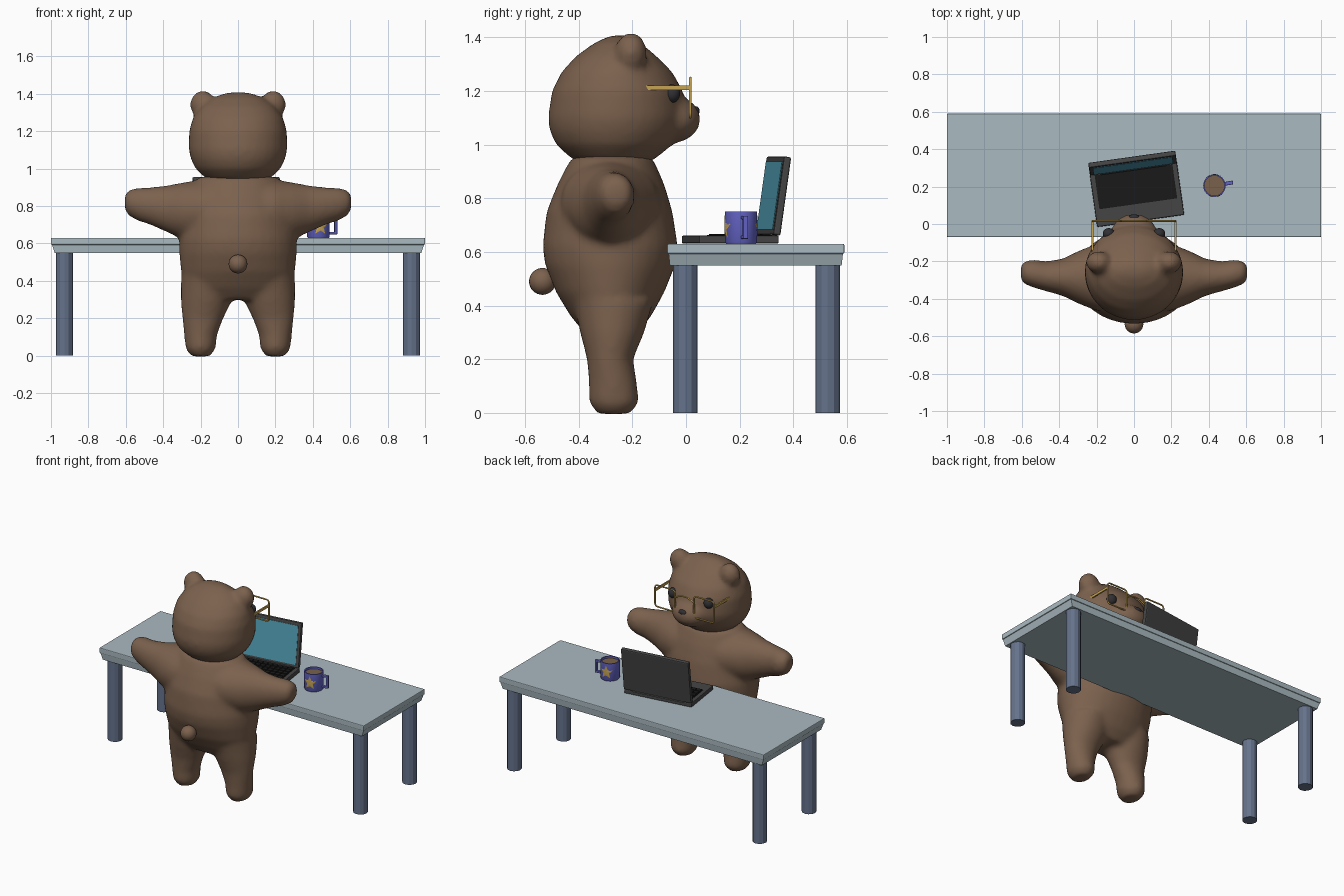
import bpy, bmesh, math
from mathutils import Matrix, Vector

if "Cube" in bpy.data.objects:
    bpy.data.objects.remove(bpy.data.objects["Cube"])


def material(name, *rgb):
    m = bpy.data.materials.new(name)
    m.use_nodes = True
    m.diffuse_color = (*rgb, 1)
    m.node_tree.nodes["Principled BSDF"].inputs["Base Color"].default_value = (*rgb, 1)
    return m


FUR = material("brown fur", 0.2, 0.12, 0.075)
TOP = material("pale grey tabletop", 0.4, 0.49, 0.53)
LEG = material("slate blue legs", 0.13, 0.17, 0.26)
GOLD = material("gold", 0.56, 0.37, 0.09)
MUG = material("violet blue", 0.13, 0.13, 0.58)
COFFEE = material("coffee", 0.19, 0.12, 0.07)
CASE = material("charcoal case", 0.06, 0.06, 0.06)
KEYS = material("black keys", 0.01, 0.01, 0.01)
SCREEN = material("teal screen", 0.08, 0.33, 0.44)
DARK = material("dark eyes", 0.03, 0.03, 0.035)


def finish(bm, name, mat, matrix=None, smooth=True):
    """Turn a bmesh into a named, coloured object."""
    bmesh.ops.recalc_face_normals(bm, faces=bm.faces)
    me = bpy.data.meshes.new(name)
    bm.to_mesh(me)
    bm.free()
    ob = bpy.data.objects.new(name, me)
    bpy.context.collection.objects.link(ob)
    me.materials.append(mat)
    if matrix:
        ob.matrix_world = matrix
    if smooth:
        select(ob)
        bpy.ops.object.shade_smooth_by_angle(angle=math.radians(35))
    return ob


def select(ob):
    bpy.ops.object.select_all(action="DESELECT")
    ob.select_set(True)
    bpy.context.view_layer.objects.active = ob


def loft(bm, rings, along="z", sides=32):
    """Skin elliptical rings (centre x, y, z, two radii) and cap both ends."""
    loops = []
    for x, y, z, a, b in rings:
        loop = []
        for i in range(sides):
            t = math.tau * i / sides
            c, s = a * math.cos(t), b * math.sin(t)
            loop.append(bm.verts.new((x + c, y + s, z) if along == "z" else (x, y + c, z + s)))
        loops.append(loop)
    for lo, hi in zip(loops, loops[1:]):
        for i in range(sides):
            j = (i + 1) % sides
            bm.faces.new((lo[i], lo[j], hi[j], hi[i]))
    bm.faces.new(loops[0])
    bm.faces.new(loops[-1])


def ball(bm, centre, radii):
    m = Matrix.Translation(centre) @ Matrix.Diagonal((*radii, 1))
    bmesh.ops.create_uvsphere(bm, u_segments=24, v_segments=16, radius=1, matrix=m)


def box(name, mat, size, centre, matrix=Matrix(), bevel=0):
    bm = bmesh.new()
    bmesh.ops.create_cube(bm, size=1, matrix=Matrix.Translation(centre) @ Matrix.Diagonal((*size, 1)))
    if bevel:
        bmesh.ops.bevel(bm, geom=bm.edges[:], offset=bevel, segments=2, profile=0.5, affect="EDGES")
    return finish(bm, name, mat, matrix, smooth=False)


def tube(name, mat, points, radius, closed=False):
    cu = bpy.data.curves.new(name, "CURVE")
    cu.dimensions = "3D"
    cu.bevel_depth = radius
    cu.bevel_resolution = 2
    cu.use_fill_caps = True
    sp = cu.splines.new("POLY")
    sp.points.add(len(points) - 1)
    for p, co in zip(sp.points, points):
        p.co = (*co, 1)
    sp.use_cyclic_u = closed
    cu.materials.append(mat)
    ob = bpy.data.objects.new(name, cu)
    bpy.context.collection.objects.link(ob)
    select(ob)
    bpy.ops.object.convert(target="MESH")


def sculpt(bm, name):
    """Fuse overlapping volumes into one soft skin."""
    ob = finish(bm, name, FUR)
    r = ob.modifiers.new("fuse", "REMESH")
    r.mode = "VOXEL"
    r.voxel_size = 0.015
    r.use_smooth_shade = True
    s = ob.modifiers.new("soften", "SMOOTH")
    s.factor = 0.5
    s.iterations = 10


def upright(profile):
    """Rings from (z, half width, back y, front y)."""
    return [(0, (b + f) / 2, z, w, (f - b) / 2) for z, w, b, f in profile]


# Bear body: torso, arms and legs
bm = bmesh.new()
loft(bm, upright([(.30, .2, -.38, -.18), (.36, .28, -.43, -.13), (.45, .305, -.485, -.08),
                  (.55, .315, -.525, -.04), (.62, .315, -.535, -.03), (.75, .29, -.52, -.05),
                  (.85, .26, -.48, -.08), (.92, .23, -.445, -.11), (.957, .21, -.42, -.13)]))
for s in (-1, 1):
    loft(bm, [(s * x, y, z, a, b) for x, y, z, a, b in
              [(.1, -.28, .79, .19, .16), (.2, -.285, .78, .18, .16), (.3, -.285, .775, .14, .15),
               (.38, -.285, .785, .1, .125), (.47, -.28, .80, .08, .1), (.54, -.265, .81, .075, .088),
               (.59, -.26, .818, .06, .066), (.606, -.26, .82, .035, .035)]], along="x")
    loft(bm, [(s * x, y, z, a, b) for x, y, z, a, b in
              [(.2, -.27, -.004, .05, .06), (.2, -.268, .035, .08, .093), (.2, -.272, .11, .088, .09),
               (.188, -.283, .2, .11, .086), (.168, -.275, .3, .138, .12), (.155, -.27, .42, .15, .15)]])
sculpt(bm, "bear_body")

# Bear head with snout and ears
bm = bmesh.new()
loft(bm, upright([(.925, .13, -.38, -.16), (.95, .175, -.43, -.11), (1.0, .228, -.485, -.05),
                  (1.05, .252, -.508, -.02), (1.1, .264, -.515, -.005), (1.2, .262, -.5, -.012),
                  (1.27, .243, -.465, -.05), (1.33, .2, -.41, -.11), (1.38, .135, -.34, -.17),
                  (1.407, .06, -.28, -.21)]))
ball(bm, (0, -.055, 1.095), (.125, .11, .09))
for s in (-1, 1):
    ball(bm, (s * .188, -.205, 1.342), (.07, .06, .076))
sculpt(bm, "bear_head")

# Tail, eyes and nose
for name, mat, centre, radii in [("tail", FUR, (0, -.535, .49), (.05, .05, .05)),
                                 ("left_eye", DARK, (.135, -.052, 1.19), (.032, .03, .034)),
                                 ("right_eye", DARK, (-.135, -.052, 1.19), (.032, .03, .034)),
                                 ("nose", DARK, (0, .035, 1.125), (.03, .016, .018))]:
    bm = bmesh.new()
    ball(bm, centre, radii)
    finish(bm, name, mat)

# Spectacles
for side, s in (("left", 1), ("right", -1)):
    rim = []
    for cx, cz, start in [(.205, 1.23, 0), (.09, 1.23, 90), (.09, 1.12, 180), (.205, 1.12, 270)]:
        for k in range(4):
            t = math.radians(start + 30 * k)
            rim.append((s * (cx + .018 * math.cos(t)), .016, cz + .018 * math.sin(t)))
    tube(side + "_lens_rim", GOLD, rim, .005, closed=True)
    box(side + "_temple", GOLD, (.009, .17, .016), (s * .222, -.068, 1.212))
tube("bridge", GOLD, [(x * .024, .016, 1.225 - .0028 * x * x) for x in range(-3, 4)], .005)

# Desk
box("desk_top", TOP, (2, .66, .037), (0, .26, .6115), bevel=.005)
bm = bmesh.new()
bmesh.ops.create_cone(bm, cap_ends=True, segments=4, radius1=.5 ** .5 * .985, radius2=.5 ** .5, depth=1,
                      matrix=Matrix.Translation((0, .26, .572)) @ Matrix.Diagonal((1.99, .65, .045, 1))
                      @ Matrix.Rotation(math.pi / 4, 4, "Z"))
finish(bm, "desk_underframe", TOP, smooth=False)
for row, y in (("front", -.003), ("back", .528)):
    for side, x in (("left", .928), ("right", -.928)):
        bm = bmesh.new()
        loft(bm, [(x, y, 0, .046, .046), (x, y, .555, .046, .046)], sides=12)
        finish(bm, f"{row}_{side}_desk_leg", LEG, smooth=False)

# Laptop base, keyboard and lid
base = Matrix.Translation((.015, .165, .63)) @ Matrix.Rotation(math.radians(8), 4, "Z")
box("laptop_base", CASE, (.47, .3, .03), (0, 0, .016), base, bevel=.006)
box("keyboard_bed", KEYS, (.42, .185, .003), (0, .035, .032), base)
for r in range(5):
    for c in range(12):
        box("key", KEYS, (.029, .03, .005), ((c - 5.5) * .0345, .035 + (r - 2) * .036, .035), base)
lid = base @ Matrix.Translation((0, .14, .03)) @ Matrix.Rotation(math.radians(-8), 4, "X")
box("laptop_lid", CASE, (.47, .028, .295), (0, .002, .15), lid, bevel=.007)
box("laptop_screen", SCREEN, (.43, .004, .255), (0, -.0125, .15), lid)
box("laptop_hinge", CASE, (.36, .03, .02), (0, -.002, 0), lid, bevel=.006)

# Mug with coffee, handle and star decals
mug = Matrix.Translation((.43, .205, .63)) @ Matrix.Rotation(math.radians(10), 4, "Z")
bm = bmesh.new()
loft(bm, [(0, 0, z, r, r) for r, z in [(.056, 0), (.06, .006), (.06, .121), (.053, .121), (.053, .02)]])
finish(bm, "mug", MUG, mug)
bm = bmesh.new()
loft(bm, [(0, 0, .09, .0535, .0535), (0, 0, .108, .0535, .0535)])
finish(bm, "coffee", COFFEE, mug)
for name, size, centre in [("handle_lower", (.045, .02, .013), (.078, 0, .025)),
                           ("handle_upper", (.045, .02, .013), (.078, 0, .098)),
                           ("handle_grip", (.014, .02, .086), (.094, 0, .0615))]:
    box(name, MUG, size, centre, mug, bevel=.003)
for name, facing in (("front_star", -90), ("back_star", 90)):
    bm = bmesh.new()
    rings = []
    for f in (.05, .35, .7, 1):
        ring = []
        for i in range(10):
            t = math.tau * i / 10
            r = f * (.046 if i % 2 == 0 else .021)
            a = math.radians(facing) + r * math.sin(t) / .0615
            ring.append(bm.verts.new((.0615 * math.cos(a), .0615 * math.sin(a), .06 + r * math.cos(t))))
        rings.append(ring)
    bm.faces.new(rings[0])
    for lo, hi in zip(rings, rings[1:]):
        for i in range(10):
            j = (i + 1) % 10
            bm.faces.new((lo[i], lo[j], hi[j], hi[i]))
    for face in bm.faces:
        face.normal_update()
    finish(bm, name, GOLD, mug, smooth=False)
